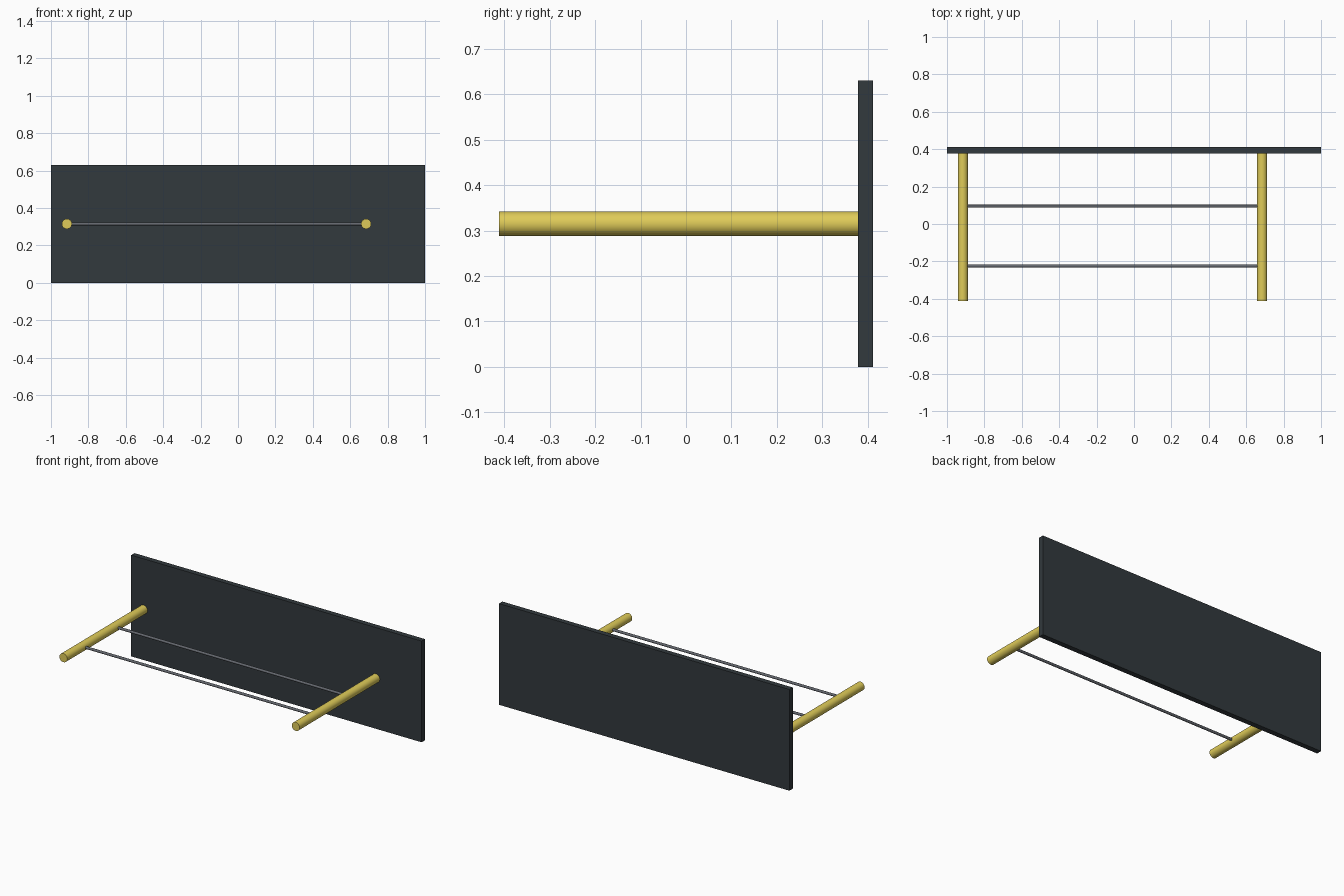
import bpy
import math

cube = bpy.data.objects.get("Cube")
if cube:
    bpy.data.objects.remove(cube, do_unlink=True)


def make_material(name, rgb, metallic=0.0):
    mat = bpy.data.materials.new(name)
    mat.use_nodes = True
    color = (*rgb, 1.0)
    mat.diffuse_color = color
    shader = next(n for n in mat.node_tree.nodes if n.type == "BSDF_PRINCIPLED")
    shader.inputs["Base Color"].default_value = color
    shader.inputs["Metallic"].default_value = metallic
    return mat


def add_rod(name, center, radius, length, rotation, sides, mat):
    bpy.ops.mesh.primitive_cylinder_add(
        vertices=sides, radius=radius, depth=length, location=center, rotation=rotation)
    rod = bpy.context.object
    rod.name = name
    rod.data.materials.append(mat)
    bpy.ops.object.transform_apply(location=False, rotation=True, scale=True)
    bpy.ops.object.shade_smooth_by_angle(angle=math.radians(35))
    return rod


slate = make_material("slate", (0.032, 0.041, 0.047))
brass = make_material("brass_yellow", (0.74, 0.6, 0.1))
steel = make_material("grey_steel", (0.13, 0.14, 0.16))

WIDTH, HEIGHT, THICKNESS = 2.0, 0.63, 0.033
BACK, FRONT = 0.411, -0.411
MID_Z = HEIGHT / 2
RIGHT_X, LEFT_X = -0.915, 0.685

# Back panel
bpy.ops.mesh.primitive_cube_add(size=1, location=(0, BACK - THICKNESS / 2, MID_Z))
panel = bpy.context.object
panel.name = "back_panel"
panel.scale = (WIDTH, THICKNESS, HEIGHT)
bpy.ops.object.transform_apply(location=False, rotation=False, scale=True)
panel.data.materials.append(slate)

# Posts set through the panel, ending just under its back face
post_end = BACK - 0.0005
for name, x in (("right_post", RIGHT_X), ("left_post", LEFT_X)):
    add_rod(name, (x, (FRONT + post_end) / 2, MID_Z), 0.027,
            post_end - FRONT, (math.pi / 2, 0, 0), 32, brass)

# Thin crossbars joining the posts
for name, y in (("front_crossbar", -0.225), ("rear_crossbar", 0.095)):
    add_rod(name, ((RIGHT_X + LEFT_X) / 2, y, MID_Z), 0.008,
            LEFT_X - RIGHT_X, (0, math.pi / 2, 0), 16, steel)
